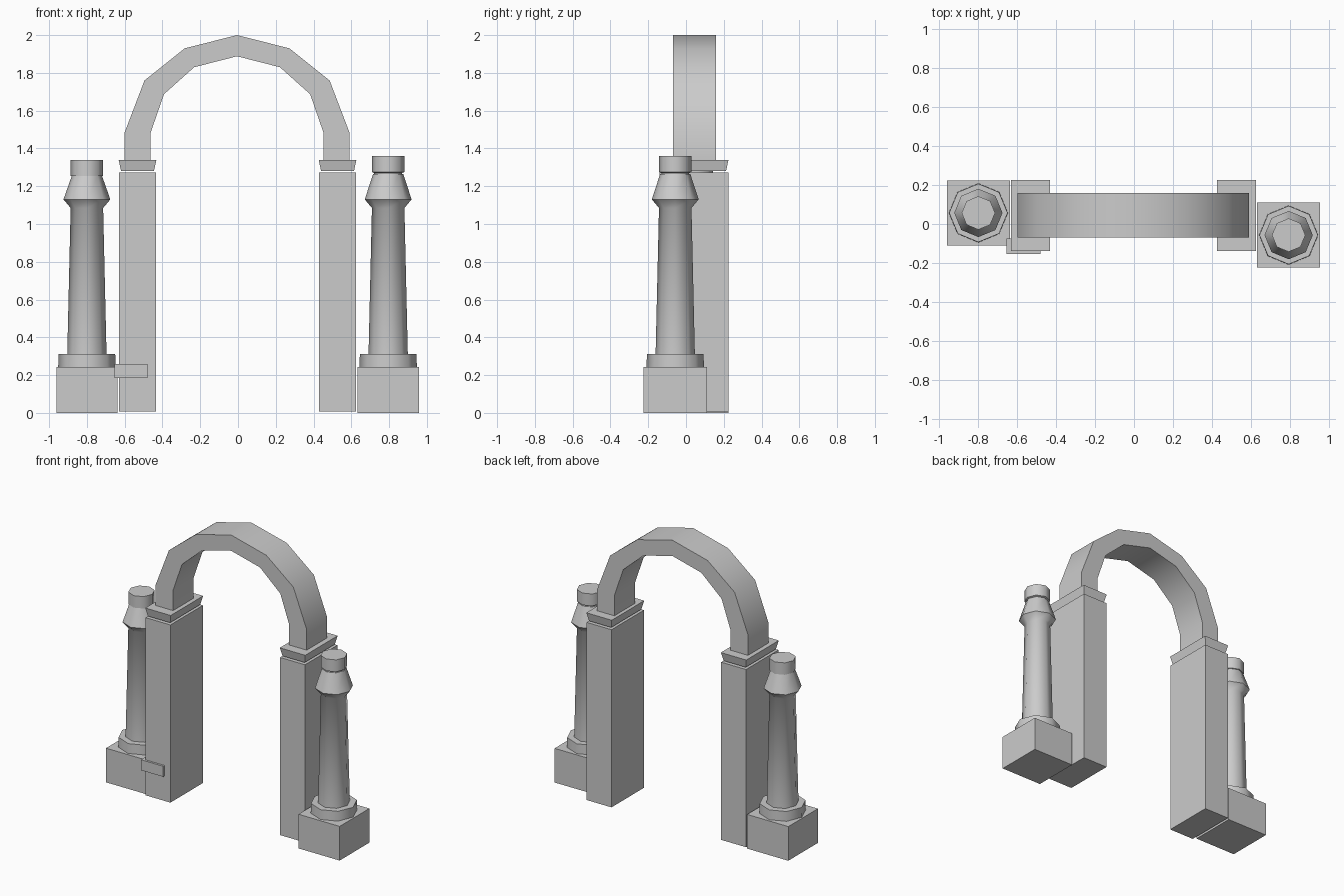
import bpy
import bmesh
import math

if "Cube" in bpy.data.objects:
    bpy.data.objects.remove(bpy.data.objects["Cube"])


def finish(name, bm, angle=50):
    bmesh.ops.recalc_face_normals(bm, faces=bm.faces)
    mesh = bpy.data.meshes.new(name)
    bm.to_mesh(mesh)
    bm.free()
    obj = bpy.data.objects.new(name, mesh)
    bpy.context.collection.objects.link(obj)
    for p in mesh.polygons:
        p.use_smooth = True
    mesh.set_sharp_from_angle(angle=math.radians(angle))
    return obj


def block(name, x, y, z, flare=0.0):
    """Box from (min, max) ranges; the bottom is inset by flare."""
    bm = bmesh.new()
    rings = []
    for h, i in ((z[0], flare), (z[1], 0.0)):
        rings.append([bm.verts.new((px, py, h)) for px, py in (
            (x[0] + i, y[0] + i), (x[1] - i, y[0] + i),
            (x[1] - i, y[1] - i), (x[0] + i, y[1] - i))])
    bm.faces.new(rings[0][::-1])
    bm.faces.new(rings[1])
    for k in range(4):
        n = (k + 1) % 4
        bm.faces.new((rings[0][k], rings[0][n], rings[1][n], rings[1][k]))
    return finish(name, bm)


def turned(name, cx, cy, profile, sides=8):
    """Capped octagonal column from (radius, height) pairs."""
    bm = bmesh.new()
    rings = []
    for r, z in profile:
        rings.append([bm.verts.new((cx + r * math.cos(math.tau * k / sides),
                                    cy + r * math.sin(math.tau * k / sides), z))
                      for k in range(sides)])
    for a, b in zip(rings, rings[1:]):
        for k in range(sides):
            n = (k + 1) % sides
            bm.faces.new((a[k], a[n], b[n], b[k]))
    bm.faces.new(rings[0][::-1])
    bm.faces.new(rings[-1])
    return finish(name, bm)


# Arch: square section swept along outer and inner half profiles, mirrored
outer = [(0.595, 1.33), (0.595, 1.485), (0.49, 1.76), (0.277, 1.93), (0, 2.0)]
inner = [(0.457, 1.33), (0.457, 1.485), (0.387, 1.687), (0.227, 1.83), (0, 1.888)]


def mirrored(half):
    return [(-x, z) for x, z in half] + half[-2::-1]


bm = bmesh.new()
sections = []
for (ox, oz), (ix, iz) in zip(mirrored(outer), mirrored(inner)):
    sections.append([bm.verts.new((px - 0.005, py, pz)) for px, py, pz in (
        (ox, -0.07, oz), (ox, 0.16, oz), (ix, 0.16, iz), (ix, -0.07, iz))])
for a, b in zip(sections, sections[1:]):
    for k in range(4):
        n = (k + 1) % 4
        bm.faces.new((a[k], a[n], b[n], b[k]))
bm.faces.new(sections[0])
bm.faces.new(sections[-1])
finish("arch", bm)

# Pillars with flared capitals, and the turned posts beside them
sides = (("left", -0.532, -0.80, 0.057, 0.0), ("right", 0.527, 0.795, -0.057, 0.02))
for side, px, cx, cy, lift in sides:
    block(side + "_pillar", (px - 0.098, px + 0.098), (-0.14, 0.225), (0.008, 1.272))
    block(side + "_capital", (px - 0.1, px + 0.1), (-0.14, 0.225), (1.28, 1.34), 0.013)
    block(side + "_post_base", (cx - 0.162, cx + 0.162),
          (cy - 0.167, cy + 0.167), (0, 0.243))
    turned(side + "_post_ring", cx, cy, [(0.152, 0.24), (0.15, 0.312)])
    turned(side + "_post_shaft", cx, cy, [
        (0.104, 0.31), (0.086, 1.085), (0.124, 1.13), (0.08, 1.255 + lift / 2)])
    turned(side + "_post_cap", cx, cy, [
        (0.072, 1.23), (0.074, 1.25 + lift), (0.086, 1.255 + lift),
        (0.086, 1.34 + lift)])

# Small latch block on the front of the left pillar
block("latch", (-0.655, -0.48), (-0.155, -0.075), (0.185, 0.26))
